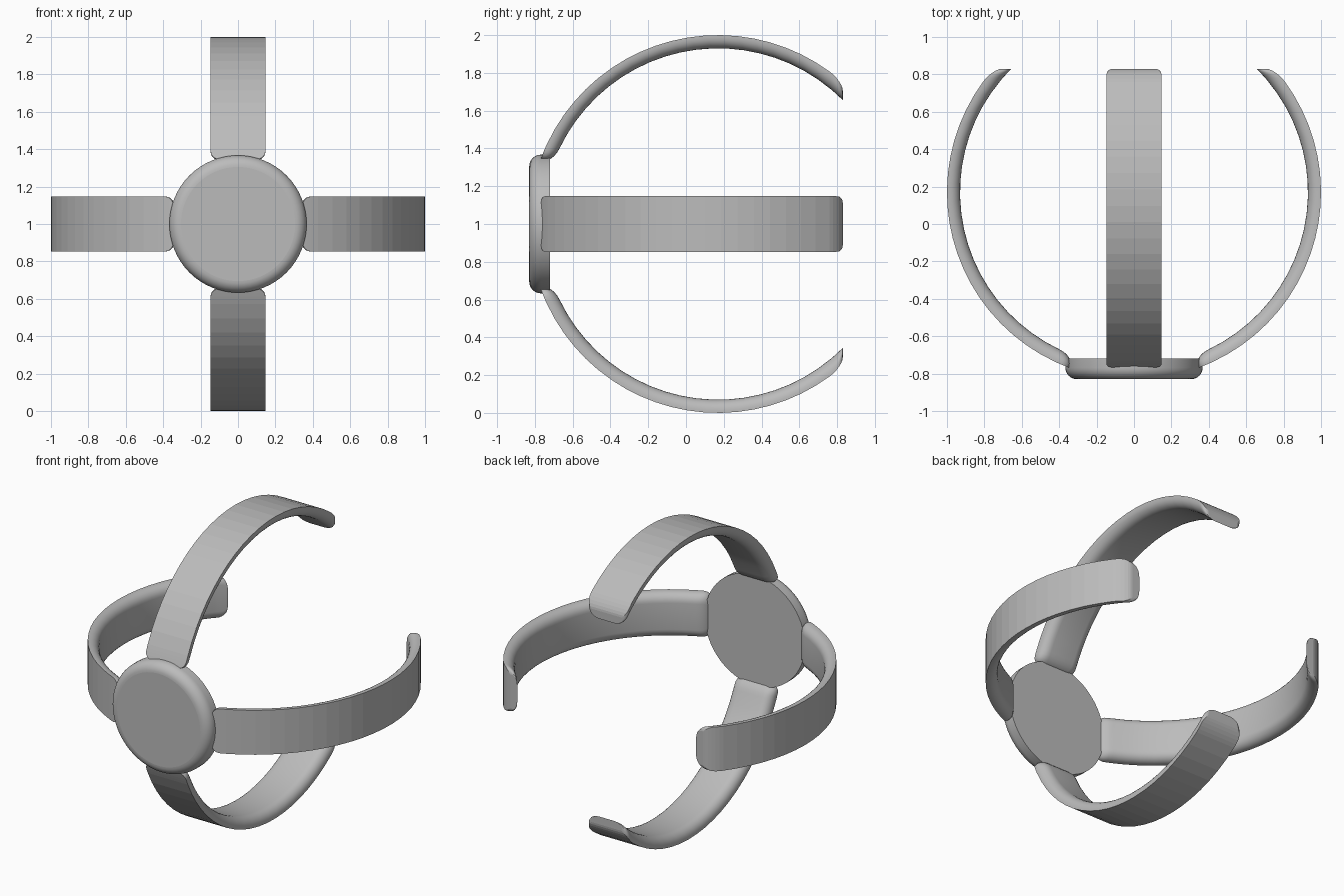
import bpy
import bmesh
import math
from mathutils import Matrix, Vector

cube = bpy.data.objects.get("Cube")
if cube:
    bpy.data.objects.remove(cube)

# One plain grey material
grey = bpy.data.materials.new("plain grey")
grey.use_nodes = True
colour = (0.5, 0.5, 0.5, 1)
grey.diffuse_color = colour
grey.node_tree.nodes["Principled BSDF"].inputs["Base Color"].default_value = colour

CENTRE = Vector((0, 0.17, 1))   # centre of the claw circle
OUTER, INNER = 1.0, 0.93        # radii of the band surfaces
HALF_WIDTH = 0.147
HUB_END, BACK = 0.345, 0.66     # where the bands start and are cut off


def finish(bm, name):
    bmesh.ops.recalc_face_normals(bm, faces=bm.faces)
    for edge in bm.edges:
        if edge.is_manifold and edge.calc_face_angle() > math.radians(32):
            edge.smooth = False
    mesh = bpy.data.meshes.new(name)
    bm.to_mesh(mesh)
    bm.free()
    mesh.materials.append(grey)
    obj = bpy.data.objects.new(name, mesh)
    bpy.context.collection.objects.link(obj)
    return obj


def ease(distance, length):
    """Quarter-round rise from 0 at an end to 1 at the given length."""
    u = min(max(distance / length, 0), 1)
    return math.sqrt(1 - (1 - u) ** 2)


def section(outer, inner, half):
    """Flat outer side, rounded inner corners: list of (x, radius)."""
    lip = min(0.012, (outer - inner) / 2)
    drop = outer - lip - inner
    side = [(half - 0.06 * (1 - math.cos(a)), outer - lip - drop * math.sin(a))
            for a in (i * math.pi / 12 for i in range(7))]
    right = [(half, outer)] + side
    return right + [(-x, r) for x, r in reversed(right)]


def make_band(name, turn):
    bm = bmesh.new()
    start = -math.acos(HUB_END / OUTER)
    span = math.asin(BACK / OUTER) - start
    # stations packed closely towards both rounded ends
    near = [0.09 * (1 - math.cos(i * math.pi / 12)) for i in range(6)]
    body = [0.09 + (span - 0.18) * i / 20 for i in range(21)]
    stations = near + body + [span - d for d in reversed(near)]
    rings = []
    for s in stations:
        rise, fall = ease(s, 0.09), ease(span - s, 0.09)
        outer = OUTER - 0.033 * (1 - fall)
        inner = OUTER - 0.015 - (OUTER - 0.015 - INNER) * rise
        half = HALF_WIDTH - 0.05 * (1 - ease(s, 0.05)) - 0.035 * (1 - ease(span - s, 0.04))
        ring = []
        for x, r in section(outer, inner, half):
            # the far end is cut by a flat upright plane
            angle = start + s / span * (math.asin(BACK / r) - start)
            ring.append(bm.verts.new((x, r * math.sin(angle), r * math.cos(angle))))
        rings.append(ring)
    count = len(rings[0])
    for a, b in zip(rings, rings[1:]):
        for i in range(count):
            j = (i + 1) % count
            face = bm.faces.new((a[i], a[j], b[j], b[i]))
            face.smooth = i != count - 1   # outer side keeps its flat facets
    bm.faces.new(rings[0])
    bm.faces.new(rings[-1])
    bmesh.ops.transform(bm, verts=bm.verts,
                        matrix=Matrix.Translation(CENTRE) @ Matrix.Rotation(turn, 4, 'Y'))
    return finish(bm, name)


# Four curved bands around the hub
for i, side in enumerate(("top", "left", "bottom", "right")):
    make_band(side + "_band", i * math.pi / 2)

# Round hub with a softened front rim
bm = bmesh.new()
bmesh.ops.create_cone(bm, cap_ends=True, segments=64, radius1=0.367, radius2=0.367, depth=0.11,
                      matrix=Matrix.Translation((0, -0.775, 1)) @ Matrix.Rotation(math.pi / 2, 4, 'X'))
rim = [e for e in bm.edges if all(v.co.y < -0.8 for v in e.verts)]
bmesh.ops.bevel(bm, geom=rim, offset=0.062, segments=8, profile=0.5, affect='EDGES')
for face in bm.faces:
    face.smooth = len(face.verts) < 5
finish(bm, "hub_disc")
